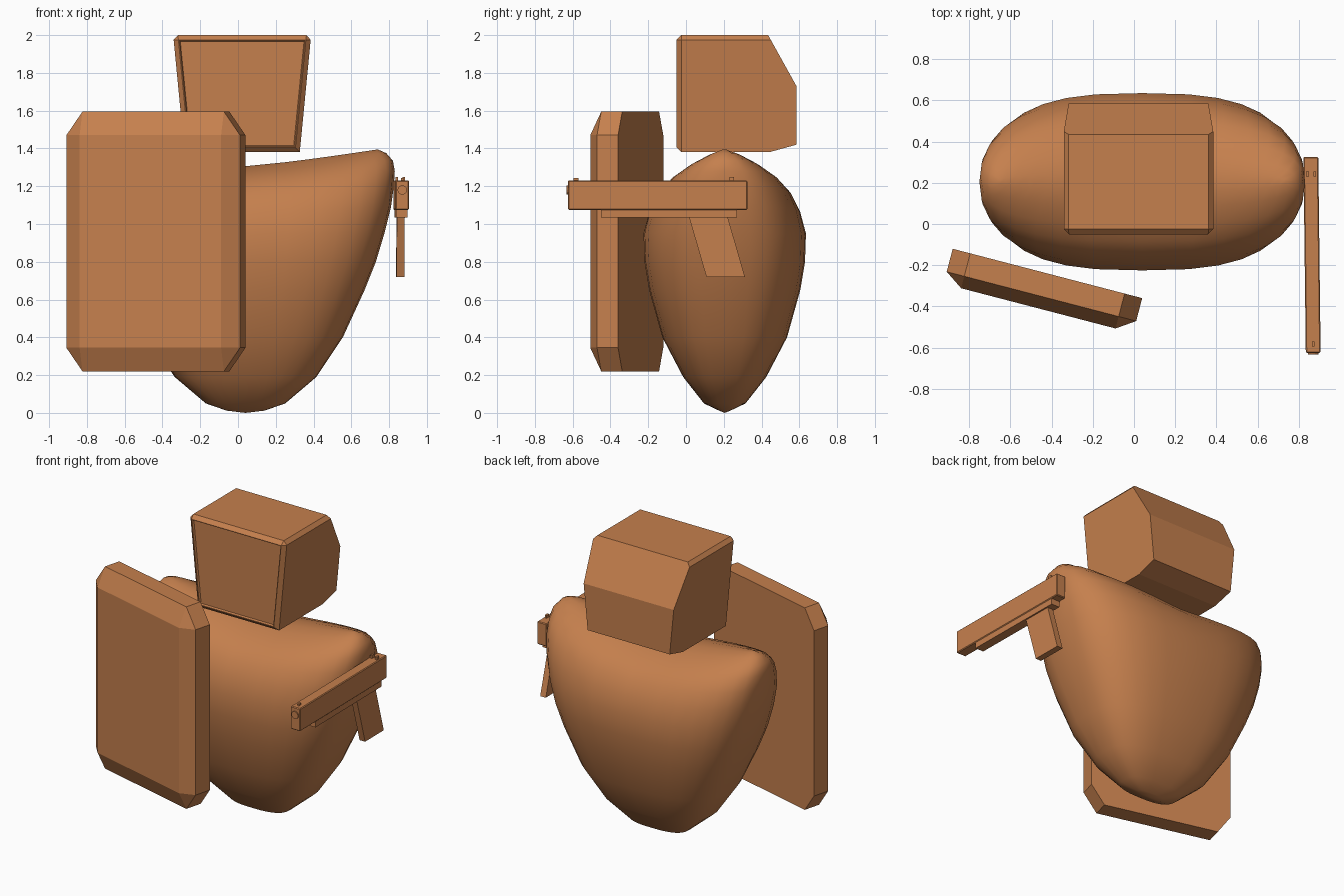
import bpy, bmesh, math
from mathutils import Vector

if "Cube" in bpy.data.objects:
    bpy.data.objects.remove(bpy.data.objects["Cube"])

clay = bpy.data.materials.new("warm_clay")
clay.diffuse_color = (0.56, 0.215, 0.075, 1)
clay.use_nodes = True
clay.node_tree.nodes["Principled BSDF"].inputs["Base Color"].default_value = clay.diffuse_color


def finish(name, bm, smooth=None):
    """Turn a bmesh into a named object."""
    bmesh.ops.recalc_face_normals(bm, faces=bm.faces)
    me = bpy.data.meshes.new(name)
    bm.to_mesh(me)
    bm.free()
    me.materials.append(clay)
    ob = bpy.data.objects.new(name, me)
    bpy.context.collection.objects.link(ob)
    if smooth:
        bpy.ops.object.select_all(action='DESELECT')
        ob.select_set(True)
        bpy.context.view_layer.objects.active = ob
        bpy.ops.object.shade_smooth_by_angle(angle=math.radians(smooth))
    return ob


def prism(profile, half):
    """Side profile (y, z) spanned across x by a half width, fixed or a function of z."""
    bm = bmesh.new()
    h = half if callable(half) else (lambda z: half)
    sides = [[bm.verts.new((s * h(z), y, z)) for y, z in profile] for s in (-1, 1)]
    bm.faces.new(sides[0])
    bm.faces.new(sides[1][::-1])
    n = len(profile)
    for i in range(n):
        j = (i + 1) % n
        bm.faces.new((sides[0][i], sides[0][j], sides[1][j], sides[1][i]))
    bmesh.ops.recalc_face_normals(bm, faces=bm.faces)
    return bm


# Torso: superellipse rings (z, half x, half y), with the top sagging between the shoulders
RINGS = [(0.012, 0.10, 0.03), (0.05, 0.21, 0.11), (0.19, 0.375, 0.22), (0.40, 0.515, 0.33),
         (0.65, 0.63, 0.40), (0.80, 0.69, 0.425), (0.95, 0.735, 0.43), (1.09, 0.77, 0.40),
         (1.20, 0.785, 0.355), (1.28, 0.79, 0.29), (1.335, 0.78, 0.21), (1.375, 0.745, 0.12),
         (1.395, 0.70, 0.04)]
SEG = 32
bm = bmesh.new()
rings = []
for z, a, b in RINGS:
    ring = []
    for k in range(SEG):
        t = 2 * math.pi * k / SEG
        c, s = math.cos(t), math.sin(t)
        x = a * math.copysign(abs(c) ** 0.72, c)
        y = b * math.copysign(abs(s) ** 0.72, s)
        sag = max(0, (z - 0.95) / 0.45) * 0.09 * (1 - min(1, abs(x) / 0.7) ** 1.2)
        ring.append(bm.verts.new((0.04 + x, 0.205 + y, z - sag)))
    rings.append(ring)
for lo, hi in zip(rings, rings[1:]):
    for k in range(SEG):
        j = (k + 1) % SEG
        bm.faces.new((lo[k], lo[j], hi[j], hi[k]))
foot = bm.verts.new((0.04, 0.205, 0))
for k in range(SEG):
    bm.faces.new((foot, rings[0][(k + 1) % SEG], rings[0][k]))
# Close the ridge along the top with strips joining front to back
top, half = rings[-1], SEG // 2
for k in range(half):
    quad = [top[k], top[k + 1], top[(-k - 1) % SEG], top[-k % SEG]]
    bm.faces.new(list(dict.fromkeys(quad)))
finish("torso", bm, 40)

# Head: tapered block with a sloped back, chamfered rims and a recessed face panel
bm = prism([(-0.05, 1.38), (-0.05, 2.0), (0.435, 2.0), (0.585, 1.73), (0.585, 1.42), (0.44, 1.38)],
           lambda z: 0.305 + (z - 1.38) * 0.097)


def is_rim(e):
    p, q = (v.co for v in e.verts)
    front = max(p.y, q.y) < -0.04
    top_side = min(p.z, q.z) > 1.99 and abs(p.x - q.x) < 0.01
    return front or top_side


bmesh.ops.bevel(bm, geom=[e for e in bm.edges if is_rim(e)], offset=0.025, segments=1,
                affect='EDGES')
bm.normal_update()
panel = max((f for f in bm.faces if f.normal.y < -0.95), key=lambda f: f.calc_area())
bmesh.ops.inset_region(bm, faces=[panel], thickness=0.006, depth=0)
bmesh.ops.inset_region(bm, faces=[panel], thickness=0.008, depth=-0.012)
finish("head", bm).location.x = 0.022

# Shield: octagonal slab rising to a smaller rectangular front plate
bm = bmesh.new()
U, V, u, v = 0.475, 0.6875, 0.387, 0.5625
for su in (-1, 1):
    for sv in (-1, 1):
        for d in (0, -0.115):
            bm.verts.new((su * U, d, sv * v))
            bm.verts.new((su * u, d, sv * V))
        bm.verts.new((su * u, -0.175, sv * v))
bmesh.ops.convex_hull(bm, input=bm.verts)
bmesh.ops.dissolve_limit(bm, angle_limit=0.02, verts=bm.verts, edges=bm.edges)
shield = finish("shield", bm)
shield.location = (-0.42, -0.24, 0.9075)
shield.rotation_euler.z = math.radians(-14.6)


# Pistol, turned very slightly about the vertical
def gun_part(name, bm, bevel=0, offset=0):
    if bevel:
        bmesh.ops.bevel(bm, geom=bm.edges[:], offset=bevel, segments=1, affect='EDGES')
    for w in bm.verts:
        w.co.x += 0.862 + offset - 0.012 * w.co.y
    finish(name, bm)


def rect(y0, y1, z0, z1):
    return [(y0, z0), (y0, z1), (y1, z1), (y1, z0)]


gun_part("pistol_slide", prism(rect(-0.625, 0.325, 1.075, 1.23), 0.036), 0.005)
gun_part("pistol_frame", prism(rect(-0.45, 0.27, 1.035, 1.08), 0.031))
gun_part("pistol_grip", prism([(0.015, 1.04), (0.22, 1.04), (0.312, 0.72), (0.108, 0.72)], 0.021))
gun_part("front_sight", prism(rect(-0.595, -0.57, 1.225, 1.243), 0.006))
for side, off in (("left", -0.018), ("right", 0.018)):
    gun_part(side + "_rear_sight", prism(rect(0.23, 0.255, 1.225, 1.25), 0.007), 0, off)

# Barrel end showing at the front of the slide
bm = bmesh.new()
bmesh.ops.create_cone(bm, cap_ends=True, segments=16, radius1=0.025, radius2=0.025, depth=0.03)
for w in bm.verts:
    w.co = Vector((w.co.x, w.co.z - 0.618, w.co.y + 1.18))
gun_part("barrel", bm)
